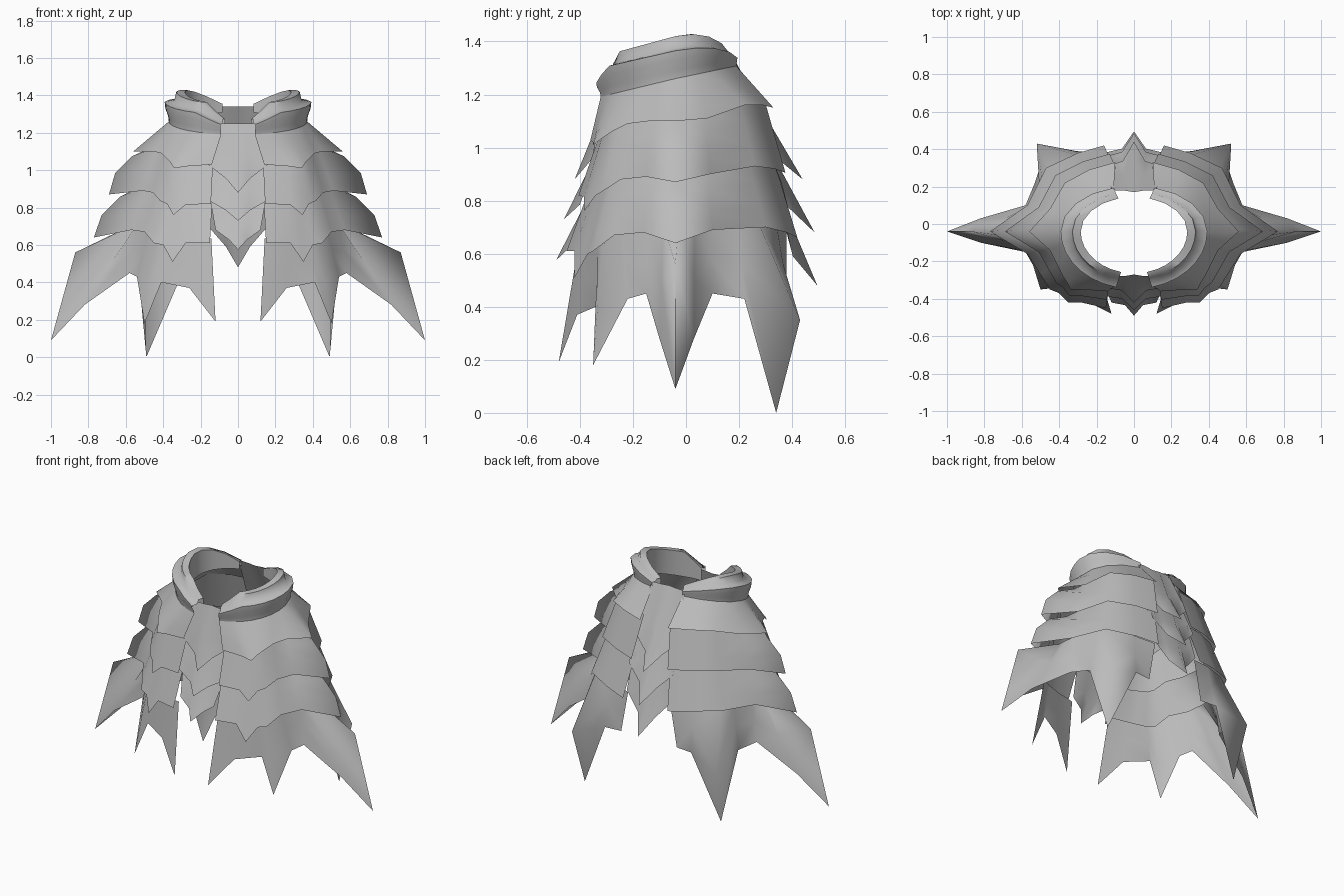
import bpy
import math
from mathutils import Vector

old = bpy.data.objects.get("Cube")
if old:
    bpy.data.objects.remove(old, do_unlink=True)

grey = bpy.data.materials.new("plain grey")
grey.use_nodes = True
grey.diffuse_color = (0.5, 0.5, 0.5, 1)
grey.node_tree.nodes["Principled BSDF"].inputs["Base Color"].default_value = (0.5, 0.5, 0.5, 1)


def loft(name, rows, mirrored=True, smooth=120):
    """Join rows of points into a sheet, optionally mirrored across x."""
    columns = len(rows[0])
    points = [tuple(p) for row in rows for p in row]
    faces = []
    for r in range(len(rows) - 1):
        for c in range(columns - 1):
            a = r * columns + c
            faces.append((a, a + columns, a + columns + 1, a + 1))
    mesh = bpy.data.meshes.new(name)
    mesh.from_pydata(points, [], faces)
    mesh.materials.append(grey)
    ob = bpy.data.objects.new(name, mesh)
    bpy.context.collection.objects.link(ob)
    if mirrored:
        ob.modifiers.new("Mirror", "MIRROR").use_mirror_merge = False
    bpy.ops.object.select_all(action="DESELECT")
    ob.select_set(True)
    bpy.context.view_layer.objects.active = ob
    bpy.ops.object.shade_smooth_by_angle(angle=math.radians(smooth))


def vectors(text):
    return [Vector(map(float, item.split(","))) for item in text.split()]


def blend_rows(a, b, t):
    return [p.lerp(q, t) for p, q in zip(a, b)]


def sample(row, position):
    i = min(int(position), len(row) - 2)
    return row[i].lerp(row[i + 1], position - i)


DIP, SIDE = 2, 7      # columns of the front dip and the side point


def tuck(edge):
    """Upper row of a tier, hidden just under the edge of the tier above."""
    row = [p.copy() for p in edge]
    for c in (DIP, SIDE):
        row[c] = (edge[c - 1] + edge[c + 1]) / 2
    row[SIDE].x += 0.02
    return [Vector((p.x * 0.95, p.y * 0.9, p.z + 0.025)) for p in row]


# Waist line, from front opening round the side to back opening
waist, angles = [], []
for c in range(12):
    a = math.radians(-76 + 76 * c / SIDE if c <= SIDE else 73 * (c - SIDE) / 4)
    front = a < 0
    angles.append(a)
    waist.append(Vector((0.37 * math.cos(a), -0.04 + (0.29 if front else 0.24) * math.sin(a),
                         1.26 + (0.07 if front else 0.05) * math.sin(a))))

# Rolled belt with a raised inner band, sinking into the waist at the back
belt_profile = [(1, 0), (1.01, 0.03), (1.05, 0.07), (1.06, 0.105), (0.92, 0.115),
                (0.89, 0.16), (0.77, 0.16), (0.77, 0)]
belt = []
for radius, lift in belt_profile:
    row = []
    for c, (p, a) in enumerate(zip(waist, angles)):
        height = min(1, 0.5 + 0.25 * c) if a < 0 else math.cos(a)
        reach = 1 + (radius - 1) * height if radius > 1 and a > 0 else radius
        row.append(Vector((p.x * reach, -0.04 + (p.y + 0.04) * reach, p.z + lift * height)))
    belt.append(row)
loft("belt", belt, smooth=70)

# Three overlapping side tiers
upper_edge = vectors(""".14,-.36,1.03 .28,-.35,1.02 .34,-.35,1.01 .36,-.31,1.04 .38,-.28,1.06 .41,-.22,1.09
    .45,-.14,1.1 .56,-.04,1.1 .45,.08,1.11 .37,.22,1.16 .24,.29,1.16 .1,.33,1.15""")
lower_edge = vectors(""".15,-.45,.61 .28,-.42,.61 .35,-.42,.51 .4,-.37,.6 .45,-.35,.61 .5,-.27,.67
    .57,-.16,.68 .77,-.04,.64 .57,.1,.69 .47,.3,.7 .3,.38,.68 .16,.42,.66""")
top = waist
for name, t in (("upper", 0), ("middle", 0.5), ("lower", 1)):
    edge = blend_rows(upper_edge, lower_edge, t)
    edge[SIDE].x += 0.1 * t * (1 - t)
    shoulder = blend_rows(top, edge, 0.35)
    skirt = blend_rows(top, edge, 0.7)
    if t:
        shoulder[SIDE] += Vector((0.035, 0, 0.035))
        skirt[SIDE] += Vector((0.04, 0, 0.035))
    loft(name + "_side_tier", [top, shoulder, skirt, edge])
    top = tuck(edge)

# Long pointed bottom tier
tips = vectors(""".12,-.48,.19 .26,-.41,.37 .41,-.34,.4 .5,-.35,.18 .54,-.22,.43 .58,-.15,.45 .82,-.1,.28
    1,-.04,.09 .82,.03,.28 .58,.1,.45 .53,.22,.43 .49,.34,0 .31,.39,.42 .2,.38,.42""")
spread = (0, 1, 3, 4, 5, 6, 6.5, 7, 7.5, 8, 8.6, 9, 10, 11)
roots = [sample(top, s) for s in spread]
middle = blend_rows(roots, tips, 0.5)
middle[7] = Vector((0.87, -0.04, 0.56))
middle[11] = Vector((0.52, 0.43, 0.35))
loft("pointed_bottom_tier", [roots, middle, tips])


def pointed_row(half, edge_y, edge_z, tip_y, tip_z):
    """Row across the middle, swept to a point at the centre."""
    row = []
    for u, sweep, drop in ((-1, 0, 0), (-0.4, 0.2, 0.5), (0, 1, 1), (0.4, 0.2, 0.5), (1, 0, 0)):
        row.append(Vector((u * half, edge_y + (tip_y - edge_y) * sweep,
                           edge_z + (tip_z - edge_z) * drop)))
    return row


# Narrow centre strips: half width, edge y, edge z, tip y, tip z
strips = {
    "front": [(0.12, -0.28, 1.25, -0.27, 1.25), (0.16, -0.34, 1.03, -0.42, 0.88),
              (0.16, -0.385, 0.84, -0.46, 0.73), (0.12, -0.42, 0.68, -0.49, 0.575)],
    "back": [(0.12, 0.18, 1.34, 0.17, 1.34), (0.15, 0.31, 1.05, 0.44, 0.88),
             (0.16, 0.36, 0.87, 0.485, 0.68), (0.16, 0.38, 0.7, 0.495, 0.48)],
}
for place, rows in strips.items():
    start = pointed_row(*rows[0])
    for number, values in zip(("upper", "middle", "lower"), rows[1:]):
        end = pointed_row(*values)
        loft(f"{place}_{number}_centre_plate", [start, blend_rows(start, end, 0.55), end], False)
        half, edge_y, edge_z, tip_y, tip_z = values
        start = pointed_row(half * 0.95, edge_y * 0.9, edge_z + 0.02, edge_y * 0.92, edge_z)
